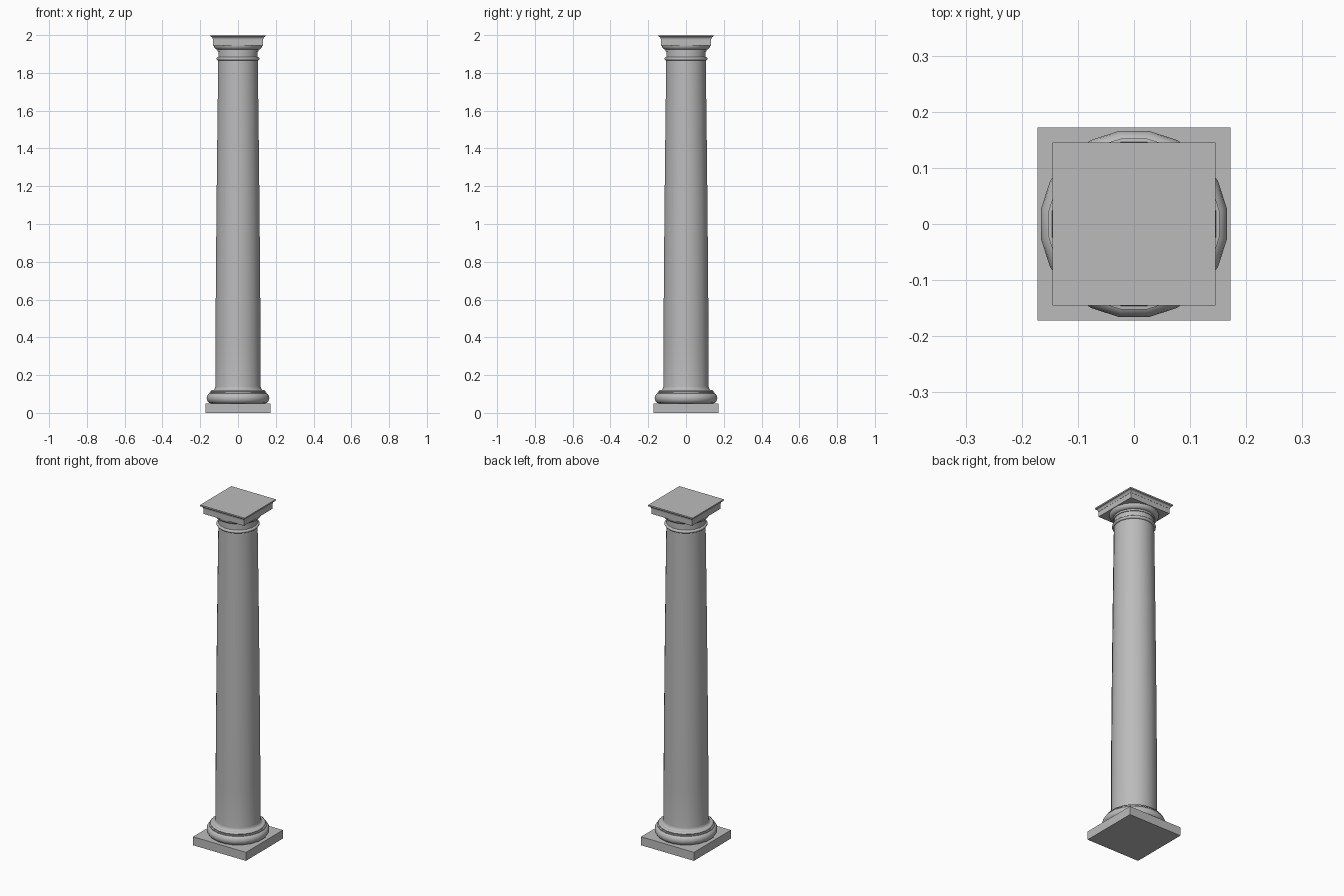
import bpy, bmesh, math

cube = bpy.data.objects.get("Cube")
if cube:
    bpy.data.objects.remove(cube, do_unlink=True)

stone = bpy.data.materials.new("grey stone")
stone.use_nodes = True
stone.diffuse_color = (0.5, 0.5, 0.5, 1)
stone.node_tree.nodes["Principled BSDF"].inputs["Base Color"].default_value = (0.5, 0.5, 0.5, 1)


def lathe(name, profile, sides, smooth=True):
    """Stack rings of (flat radius, height); flats face the axes."""
    bm = bmesh.new()
    step = 2 * math.pi / sides
    grow = 1 / math.cos(step / 2)
    rings = [[bm.verts.new((r * grow * math.cos((i + 0.5) * step),
                            r * grow * math.sin((i + 0.5) * step), z))
              for i in range(sides)] for r, z in profile]
    for low, high in zip(rings, rings[1:]):
        for i in range(sides):
            j = (i + 1) % sides
            bm.faces.new((low[i], low[j], high[j], high[i]))
    bm.faces.new(rings[0][::-1])
    bm.faces.new(rings[-1])
    mesh = bpy.data.meshes.new(name)
    bm.to_mesh(mesh)
    bm.free()
    mesh.materials.append(stone)
    obj = bpy.data.objects.new(name, mesh)
    bpy.context.collection.objects.link(obj)
    if smooth:
        bpy.ops.object.select_all(action="DESELECT")
        obj.select_set(True)
        bpy.context.view_layer.objects.active = obj
        bpy.ops.object.shade_smooth_by_angle(angle=math.radians(35))
    return obj


def arc(r, z, dr, dz, start, end, steps=6):
    """Profile points along part of an ellipse, angles in degrees."""
    angles = [math.radians(start + (end - start) * i / steps) for i in range(steps + 1)]
    return [(r + dr * math.cos(a), z + dz * math.sin(a)) for a in angles]


SIDES = 20

# Base: square plinth, rounded torus, fillet
lathe("plinth", [(0.172, 0), (0.172, 0.05)], 4, smooth=False)
lathe("base_torus", arc(0.141, 0.078, 0.025, 0.028, -90, 90, 8), SIDES)
lathe("base_fillet", [(0.152, 0.1), (0.152, 0.108)] + arc(0.134, 0.113, 0.012, 0.008, -30, 90, 4), SIDES)

# Shaft: flared foot, then a gentle swelling taper
shaft = arc(0.134, 0.14, 0.014, 0.02, 270, 180, 4)
for i in range(1, 9):
    t = i / 8
    shaft.append((0.12 - 0.0155 * t ** 1.5, 0.14 + 1.73 * t))
lathe("shaft", shaft, SIDES)

# Capital: bead, neck, fillet, flared echinus
lathe("neck_bead", arc(0.105, 1.875, 0.009, 0.009, -90, 90), SIDES)
lathe("neck", [(0.104, 1.86), (0.104, 1.915)], SIDES)
lathe("neck_fillet", [(0.108, 1.912), (0.108, 1.924)], SIDES)
lathe("echinus", arc(0.108, 1.949, 0.021, 0.026, -90, 0), SIDES)

# Abacus: square slab, hollow moulding, thin lip
lathe("abacus", [(0.132, 1.946), (0.132, 1.976)]
      + arc(0.145, 1.976, 0.012, 0.016, 180, 90, 4)
      + [(0.145, 2.0)], 4)
